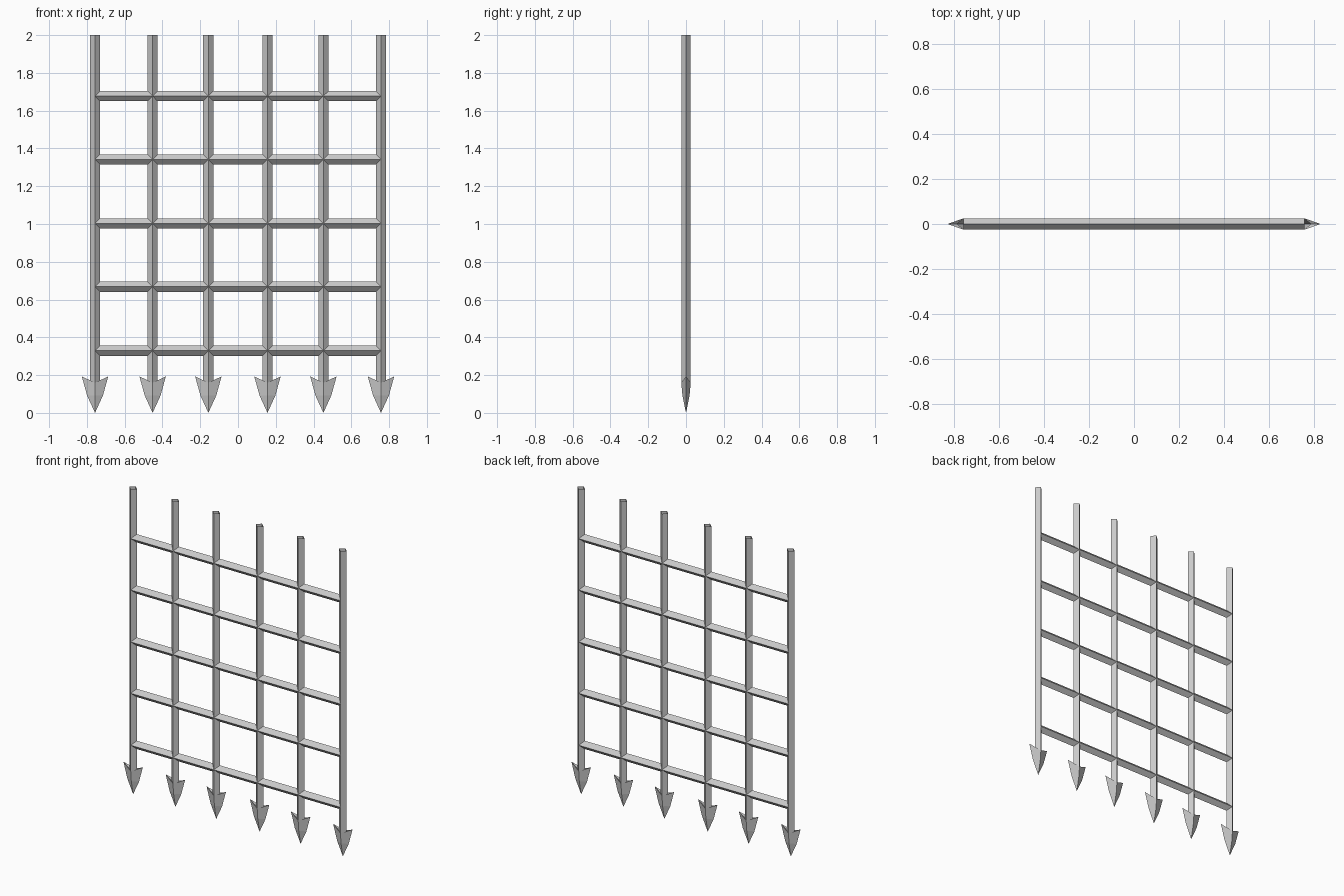
import bpy, bmesh

if "Cube" in bpy.data.objects:
    bpy.data.objects.remove(bpy.data.objects["Cube"])

R = 0.027   # half width of the bars
D = 0.025   # half depth of the bars
BAR_X = [-0.757, -0.452, -0.157, 0.156, 0.452, 0.757]
RAIL_Z = [1.677, 1.342, 1.003, 0.668, 0.329]


def loft(name, rings, tip=None):
    """Skin four-point rings into an open tube, optionally closed to a tip."""
    bm = bmesh.new()
    loops = [[bm.verts.new(p) for p in ring] for ring in rings]
    for a, b in zip(loops, loops[1:]):
        for i in range(4):
            j = (i + 1) % 4
            bm.faces.new((a[i], a[j], b[j], b[i]))
    if tip:
        t = bm.verts.new(tip)
        for i in range(4):
            bm.faces.new((loops[-1][i], loops[-1][(i + 1) % 4], t))
    bmesh.ops.remove_doubles(bm, verts=bm.verts, dist=0.0005)
    bmesh.ops.recalc_face_normals(bm, faces=bm.faces)
    mesh = bpy.data.meshes.new(name)
    bm.to_mesh(mesh)
    bm.free()
    ob = bpy.data.objects.new(name, mesh)
    bpy.context.collection.objects.link(ob)
    return ob


def diamond(x, rx, ry, zx, zy):
    """Diamond ring whose side corners and front/back corners may differ in height."""
    return [(x + rx, 0, zx), (x, ry, zy), (x - rx, 0, zx), (x, -ry, zy)]


# Upright bars, open at the top, ending in barbed spear points
for n, x in enumerate(BAR_X):
    loft(f"spiked_upright_{n + 1}", [
        diamond(x, R, D, 2.0, 2.0),
        diamond(x, R, D, 0.163, 0.16),
        diamond(x, 0.07, D, 0.193, 0.16),     # barbs
        diamond(x, 0.042, 0.019, 0.092, 0.092),
    ], tip=(x, 0, 0))

# Horizontal rails between the outer uprights
for n, z in enumerate(RAIL_Z):
    loft(f"cross_rail_{n + 1}", [
        [(x, 0, z + R), (x, D, z), (x, 0, z - R), (x, -D, z)]
        for x in (BAR_X[0], BAR_X[-1])
    ])
